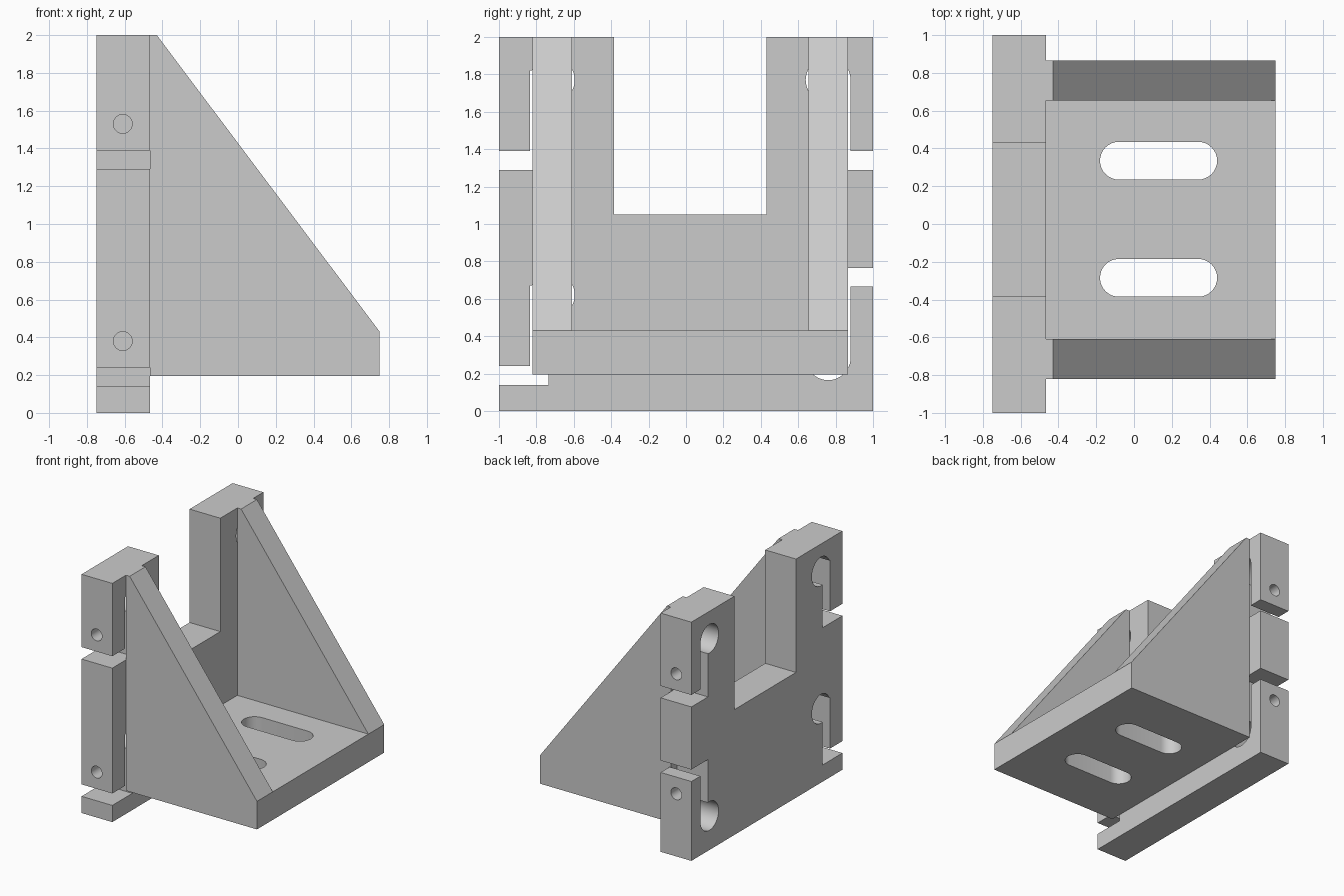
import bpy, bmesh, math
from mathutils import Vector

cube = bpy.data.objects.get("Cube")
if cube:
    bpy.data.objects.remove(cube, do_unlink=True)

metal = bpy.data.materials.new("light_grey_metal")
metal.use_nodes = True
metal.diffuse_color = (0.6, 0.6, 0.6, 1)
metal.node_tree.nodes["Principled BSDF"].inputs["Base Color"].default_value = (0.6, 0.6, 0.6, 1)


def prism(name, outline, start, depth):
    """Closed solid: 3D outline at start, swept by depth."""
    bm = bmesh.new()
    face = bm.faces.new([bm.verts.new(Vector(p) + Vector(start)) for p in outline])
    swept = bmesh.ops.extrude_face_region(bm, geom=[face])["geom"]
    bmesh.ops.translate(bm, vec=depth, verts=[v for v in swept if isinstance(v, bmesh.types.BMVert)])
    bmesh.ops.recalc_face_normals(bm, faces=bm.faces)
    mesh = bpy.data.meshes.new(name)
    bm.to_mesh(mesh)
    bm.free()
    mesh.materials.append(metal)
    obj = bpy.data.objects.new(name, mesh)
    bpy.context.collection.objects.link(obj)
    return obj


def arc(r, a0, a1, n):
    steps = [math.radians(a0 + (a1 - a0) * i / n) for i in range(n + 1)]
    return [(r * math.cos(a), r * math.sin(a)) for a in steps]


def cut(target, cutters):
    bpy.context.view_layer.objects.active = target
    for c in cutters:
        mod = target.modifiers.new("cut", "BOOLEAN")
        mod.operation = "DIFFERENCE"
        mod.solver = "EXACT"
        mod.object = c
        bpy.ops.object.modifier_apply(modifier=mod.name)
        bpy.data.objects.remove(c, do_unlink=True)


def finish(obj):
    bpy.ops.object.select_all(action="DESELECT")
    obj.select_set(True)
    bpy.context.view_layer.objects.active = obj
    bpy.ops.object.shade_smooth_by_angle(angle=math.radians(30))


BACK, FACE, FRONT = -0.75, -0.465, 0.75
LOW, HIGH = 0.195, 0.43

# Upright plate with a U-shaped opening
plate_outline = [(-1, 0), (1, 0), (1, 2), (0.43, 2), (0.43, 1.05),
                 (-0.385, 1.05), (-0.385, 2), (-1, 2)]
plate = prism("back_plate", [(0, y, z) for y, z in plate_outline],
              (BACK, 0, 0), (FACE - BACK, 0, 0))

# Clamp holes: bore, vertical slot, side slit and set screw hole
R, INNER, NEAR, FAR = 0.12, 0.02, 0.38, 0.48
slot_angle = math.degrees(math.acos(INNER / R))
cutters = []
for y, z, side, way in [(-0.715, 1.77, -1, -1), (-0.715, 0.62, -1, -1),
                        (0.76, 1.77, 1, -1), (0.76, 0.285, 1, 1)]:
    square_end = [(R, -0.05)] if side < 0 else []
    first = -24.6 if side < 0 else 0
    key = [(0.4, NEAR), (R, NEAR)] + square_end
    key += arc(R, first, slot_angle - 360, 36) + [(INNER, FAR), (0.4, FAR)]
    cutters.append(prism("clamp_cutter", [(0, y + side * u, z + way * v) for u, v in key],
                         (BACK - 0.1, 0, 0), (0.485, 0, 0)))
    screw = arc(0.05, 0, 345, 23)
    cutters.append(prism("screw_cutter", [(a, 0, b) for a, b in screw],
                         (-0.61, y + side * 0.07, z + way * 0.24), (0, side * 0.33, 0)))
cut(plate, cutters)
finish(plate)

# Horizontal base with two long slots
base_outline = [(FACE, -0.82), (FRONT, -0.82), (FRONT, 0.865), (FACE, 0.865)]
base = prism("base_plate", [(x, y, 0) for x, y in base_outline], (0, 0, LOW), (0, 0, HIGH - LOW))
slot = [(0.34 + a, b) for a, b in arc(0.1, -90, 90, 16)]
slot += [(-0.08 + a, b) for a, b in arc(0.1, 90, 270, 16)]
cut(base, [prism("slot_cutter", [(x, y, 0) for x, y in slot], (0, yc, 0), (0, 0, 0.6))
           for yc in (-0.285, 0.335)])
finish(base)

# Triangular side gussets
gusset_outline = [(FACE, HIGH), (FRONT, HIGH), (-0.43, 2), (FACE, 2)]
for name, y in [("right_gusset", -0.82), ("left_gusset", 0.655)]:
    finish(prism(name, [(x, 0, z) for x, z in gusset_outline], (0, y, 0), (0, 0.21, 0)))
